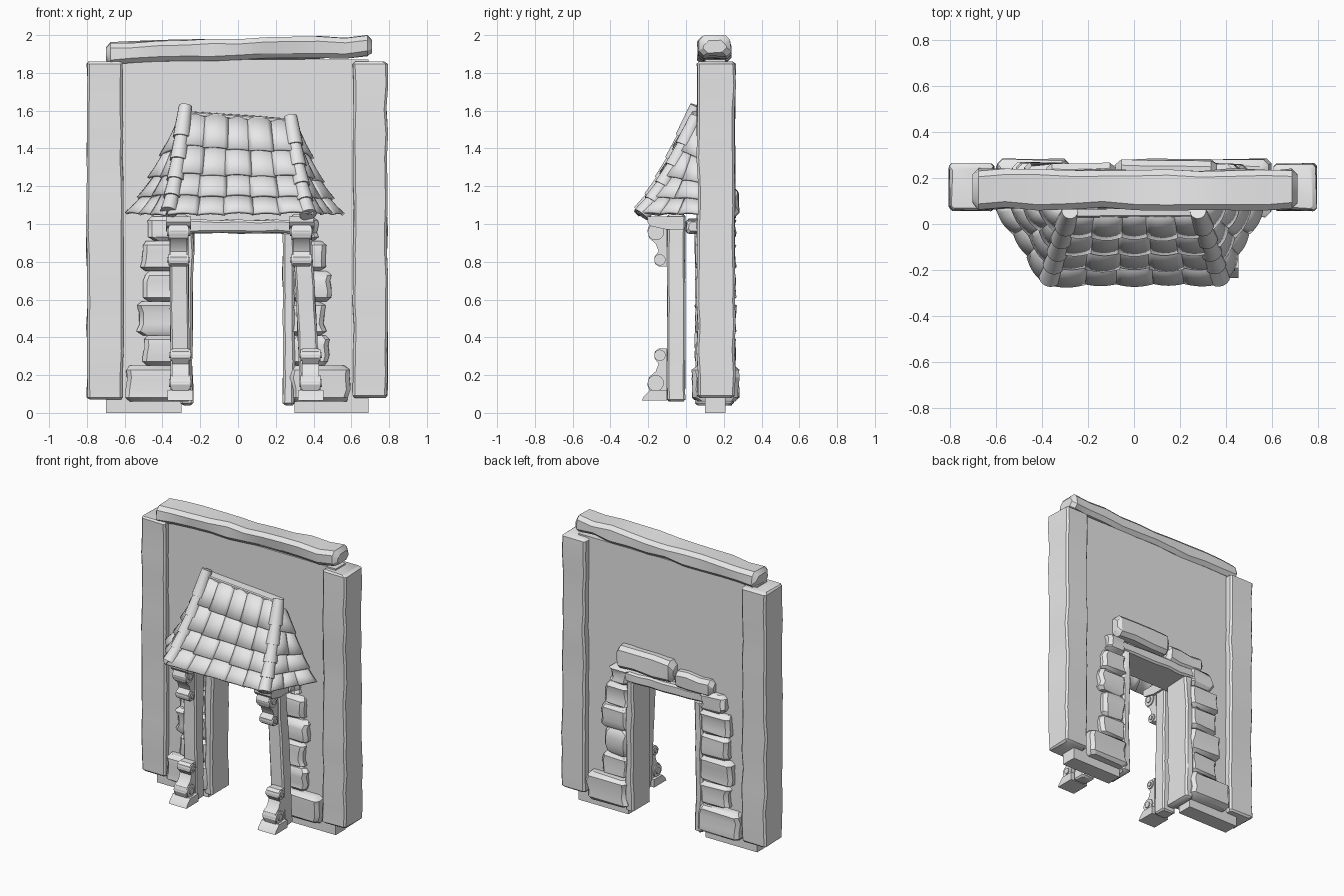
import bpy, bmesh, math, random
from mathutils import Vector

random.seed(4)
cube = bpy.data.objects.get("Cube")
if cube:
    bpy.data.objects.remove(cube, do_unlink=True)

grey = bpy.data.materials.new("plain_grey")
grey.use_nodes = True
grey.diffuse_color = (0.8, 0.8, 0.8, 1)
grey.node_tree.nodes["Principled BSDF"].inputs["Base Color"].default_value = grey.diffuse_color
X, Y, Z = Vector((1, 0, 0)), Vector((0, 1, 0)), Vector((0, 0, 1))


def finish(name, bm, smooth=True):
    bmesh.ops.recalc_face_normals(bm, faces=bm.faces)
    mesh = bpy.data.meshes.new(name)
    bm.to_mesh(mesh)
    bm.free()
    mesh.materials.append(grey)
    ob = bpy.data.objects.new(name, mesh)
    bpy.context.collection.objects.link(ob)
    if smooth:
        bpy.ops.object.select_all(action='DESELECT')
        ob.select_set(True)
        bpy.context.view_layer.objects.active = ob
        bpy.ops.object.shade_smooth_by_angle(angle=math.radians(32))
    return ob


def loft(bm, rings):
    """Skin closed rings of points and cap both ends."""
    rings = [[bm.verts.new(p) for p in ring] for ring in rings]
    n = len(rings[0])
    for r, s in zip(rings, rings[1:]):
        for i in range(n):
            bm.faces.new((r[i], r[(i + 1) % n], s[(i + 1) % n], s[i]))
    bm.faces.new(rings[0])
    bm.faces.new(rings[-1])


def hewn(name, a, b, w, h, chamfer=0.012, parts=8, rough=0.005):
    """Uneven chamfered timber or stone from a to b, w by h across."""
    a, b = Vector(a), Vector(b)
    upright = abs(b.z - a.z) > abs(b.x - a.x)
    s, t = (X, Y) if upright else (Y, Z)
    c = chamfer
    end = c / (b - a).length
    stops = [0, end] + [i / parts for i in range(1, parts)] + [1 - end, 1]
    rings = []
    for k, f in enumerate(stops):
        inset = c if k in (0, len(stops) - 1) else 0
        p, q = w / 2 - inset, h / 2 - inset
        ring = []
        for i, j in ((1, 1), (-1, 1), (-1, -1), (1, -1)):
            pair = [(i * p, j * (q - c)), (i * (p - c), j * q)]
            if i * j < 0:
                pair.reverse()
            wob = s * random.uniform(-rough, rough) + t * random.uniform(-rough, rough)
            ring += [a.lerp(b, f) + s * u + t * v + wob for u, v in pair]
        rings.append(ring)
    bm = bmesh.new()
    loft(bm, rings)
    return finish(name, bm)


def extrude(name, outline, axis, lo, hi):
    """Extrude an outline along x (outline in y,z) or y (outline in x,z)."""
    def place(p, d):
        return (d, p[0], p[1]) if axis == 'x' else (p[0], d, p[1])
    bm = bmesh.new()
    loft(bm, [[place(p, d) for p in outline] for d in (lo, hi)])
    return finish(name, bm)


# Wall slab with the doorway
extrude("wall", [(-0.7, 0), (-0.3, 0), (-0.3, 1), (0.3, 1), (0.3, 0), (0.69, 0),
                 (0.69, 1.87), (-0.7, 1.87)], 'y', 0.1, 0.21)

# Big timbers
hewn("left_pillar", (0.7, 0.16, 0.08), (0.7, 0.16, 1.86), 0.18, 0.2, parts=14)
hewn("right_pillar", (-0.705, 0.16, 0.07), (-0.705, 0.16, 1.86), 0.19, 0.2, parts=14)
hewn("top_beam", (-0.7, 0.15, 1.905), (0.71, 0.15, 1.94), 0.17, 0.11, 0.025, 10, 0.008)

# Door frame
for side, label in ((1, "left"), (-1, "right")):
    hewn(label + "_jamb", (side * 0.27, 0.15, 0.04), (side * 0.265, 0.15, 0.96), 0.06, 0.2)
hewn("lintel", (-0.38, 0.125, 0.99), (0.4, 0.125, 0.985), 0.25, 0.07)

# Stones around the doorway
levels = [0.06, 0.25, 0.41, 0.59, 0.75, 0.91, 1.04]
reach = {1: [0.59, 0.48, 0.46, 0.49, 0.46, 0.42], -1: [0.59, 0.5, 0.53, 0.5, 0.51, 0.47]}
for side, label in ((1, "left"), (-1, "right")):
    for i, outer in enumerate(reach[side]):
        x = side * (outer + 0.28) / 2
        deep = 0.24 if i == 0 else random.uniform(0.19, 0.21)
        hewn(f"{label}_stone_{i + 1}", (x, 0.157, levels[i]), (x, 0.157, levels[i + 1]),
             outer - 0.28, deep, 0.022, 3, 0.009)
hewn("head_stone_large", (-0.08, 0.21, 1.11), (0.36, 0.21, 1.12), 0.14, 0.15, 0.025, 3, 0.008)
hewn("head_stone_small", (-0.38, 0.2, 1.06), (-0.08, 0.2, 1.07), 0.13, 0.12, 0.025, 3, 0.008)


# Porch posts with scrolled brackets
def scroll(name, x, z, flip):
    """S-shaped bracket with round volutes; flip puts the large end on top."""
    shape = [(-0.1, 0), (-0.19, 0), (-0.205, 0.04), (-0.195, 0.08), (-0.16, 0.11),
             (-0.145, 0.15), (-0.168, 0.18), (-0.165, 0.215), (-0.145, 0.23), (-0.1, 0.23)]
    def height(h):
        return z + (0.23 - h if flip else h)
    extrude(name, [(y, height(h)) for y, h in shape], 'x', x - 0.045, x + 0.045)
    for label, y, h, r in (("large", -0.16, 0.048, 0.043), ("small", -0.138, 0.195, 0.03)):
        for part, scale, wide in (("volute", 1, 0.053), ("eye", 0.5, 0.06)):
            ring = [(y + r * scale * math.cos(k * math.pi / 8),
                     height(h) + r * scale * math.sin(k * math.pi / 8)) for k in range(16)]
            extrude(f"{name}_{label}_{part}", ring, 'x', x - wide, x + wide)


for label, low, top in (("left", 0.385, 0.335), ("right", -0.305, -0.315)):
    hewn(label + "_post", (low, -0.052, 0.06), (top, -0.052, 1.05), 0.1, 0.095, 0.01, 8, 0.003)
    scroll(label + "_lower_bracket", low, 0.11, False)
    scroll(label + "_upper_bracket", top, 0.775, True)
    extrude(label + "_foot", [(-0.1, 0.065), (-0.235, 0.065), (-0.225, 0.085), (-0.19, 0.12),
                              (-0.1, 0.12)], 'x', low - 0.068, low + 0.068)
    extrude(label + "_cap", [(-0.01, 1.04), (-0.205, 1.04), (-0.205, 1.01), (-0.19, 0.99),
                             (-0.1, 0.97), (-0.01, 0.97)], 'x', top - 0.066, top + 0.066)


# Tiled hipped roof
def slope(tl, tr, bl, br):
    """Surface over four corners that flattens out towards the eaves."""
    tl, tr, bl, br = map(Vector, (tl, tr, bl, br))
    def point(u, v):
        p = tl.lerp(tr, u).lerp(bl.lerp(br, u), v)
        top, low = tl.lerp(tr, u).z, bl.lerp(br, u).z
        p.z = top + (low - top) * (1.35 * v - 0.35 * v * v)
        return p
    return point


def tiles(name, point, columns):
    """Rows of cambered tiles, each row lifted over the one below."""
    bm = bmesh.new()
    rows, across = len(columns), 6
    for r, count in enumerate(columns):
        for c in range(count):
            v0 = max(0, (r - 0.12) / rows)
            v1 = (r + 1 + random.uniform(0.0, 0.12)) / rows
            lift = 0.006 * ((r + c) % 2)
            grid = []
            for v, raised in ((v0, 0), ((v0 + v1) / 2, 0.012), (v1, 0.024)):
                line = []
                for k in range(across + 1):
                    u = (c - 0.03 + 1.06 * k / across) / count
                    du = point(u + 0.01, v) - point(u - 0.01, v)
                    dv = point(u, v + 0.01) - point(u, v - 0.01)
                    out = dv.cross(du).normalized()
                    camber = 0.014 * math.sin(math.pi * k / across)
                    line.append(bm.verts.new(point(u, v) + out * (raised + camber + lift)))
                grid.append(line)
            for a, b in zip(grid, grid[1:]):
                for k in range(across):
                    bm.faces.new((a[k], b[k], b[k + 1], a[k + 1]))
    ob = finish(name, bm)
    thick = ob.modifiers.new("thickness", 'SOLIDIFY')
    thick.thickness = 0.016
    thick.offset = 0
    return ob


top_r, top_l = (-0.28, 0.05, 1.58), (0.28, 0.05, 1.54)
low_r, low_l = (-0.365, -0.23, 1.04), (0.37, -0.23, 1.04)
front = slope(top_r, top_l, low_r, low_l)
right = slope((-0.32, 0.08, 1.52), top_r, (-0.57, 0.08, 1.04), low_r)
left = slope(top_l, (0.32, 0.08, 1.48), low_l, (0.53, 0.08, 1.04))
tiles("front_tiles", front, [5, 5, 5, 5])
tiles("right_tiles", right, [1, 2, 2, 3])
tiles("left_tiles", left, [1, 2, 2, 3])
hewn("roof_ridge", (-0.28, 0.065, 1.585), (0.29, 0.065, 1.545), 0.07, 0.025, 0.006, 3, 0.002)

# Overlapping round tiles along the hips
for label, u, rise in (("right", 0, 0.03), ("left", 1, 0.015)):
    for i in range(5):
        a, b = front(u, i / 5 - 0.02), front(u, (i + 1) / 5 + 0.02)
        a.z += rise
        b.z += rise
        along = (b - a).normalized()
        s = along.cross(X).normalized()
        t = along.cross(s)
        bm = bmesh.new()
        loft(bm, [[p + (s * math.cos(k * math.pi / 8) + t * math.sin(k * math.pi / 8)) * rad
                   for k in range(16)] for p, rad in ((a, 0.035), (b, 0.046))])
        finish(f"{label}_hip_tile_{i + 1}", bm)
